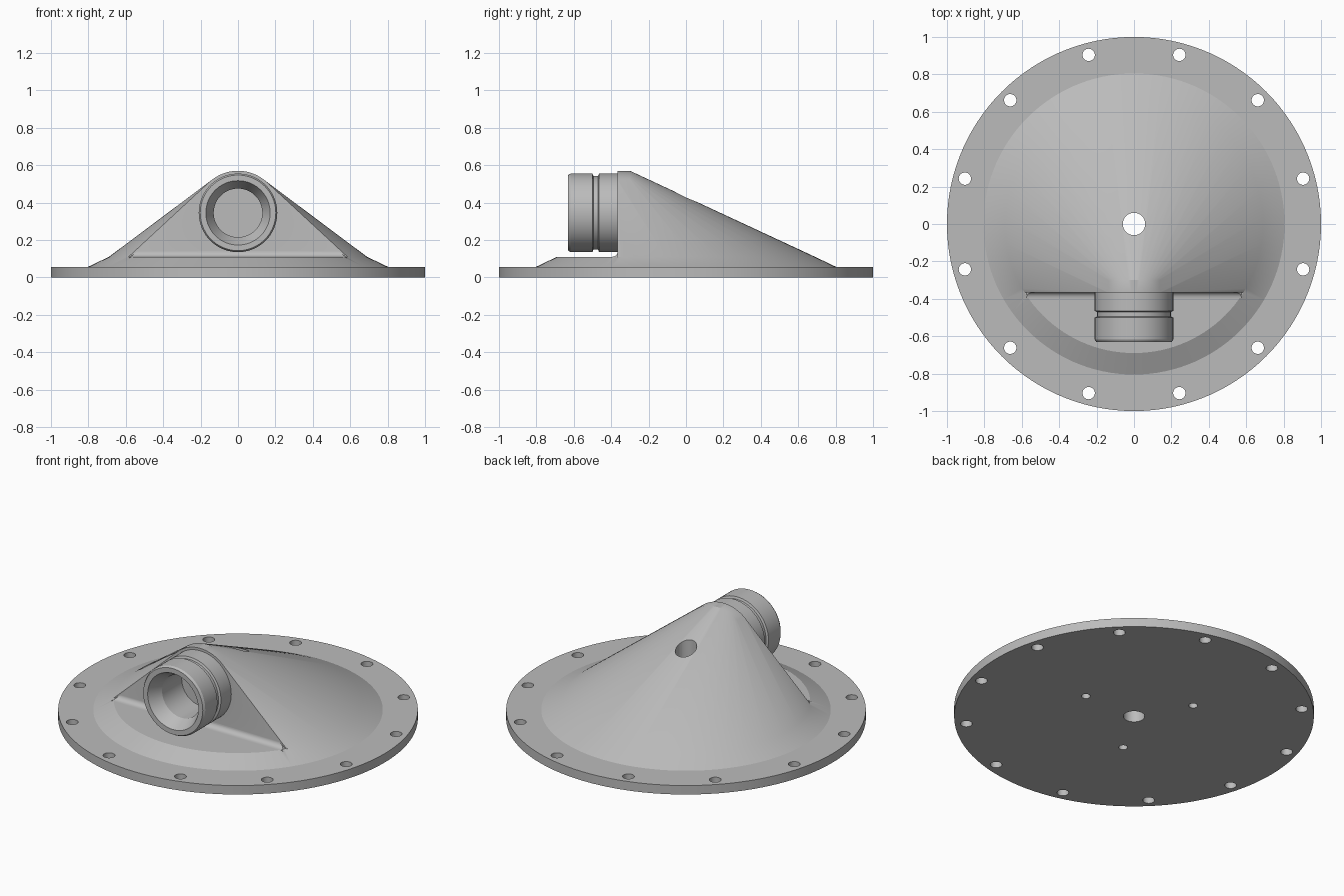
import bpy, bmesh
from math import sin, cos, pi, radians, asin, sqrt
from mathutils import Matrix

if "Cube" in bpy.data.objects:
    bpy.data.objects.remove(bpy.data.objects["Cube"], do_unlink=True)

metal = bpy.data.materials.new("light grey metal")
metal.use_nodes = True
GREY = (0.5, 0.5, 0.5, 1)
metal.diffuse_color = GREY
metal.node_tree.nodes["Principled BSDF"].inputs["Base Color"].default_value = GREY

SEGS = 120
AXIS_Z = 0.345      # height of the pipe axis
WALL_Y = -0.365     # flat front wall of the body
HUB_R, HUB_Z = 0.69, 0.11


def finish(bm, name):
    bmesh.ops.recalc_face_normals(bm, faces=bm.faces)
    mesh = bpy.data.meshes.new(name)
    bm.to_mesh(mesh)
    bm.free()
    mesh.materials.append(metal)
    obj = bpy.data.objects.new(name, mesh)
    bpy.context.collection.objects.link(obj)
    return obj


def lathe(name, profile, segs=SEGS, matrix=Matrix()):
    """Capped solid of revolution from (radius, height) points."""
    bm = bmesh.new()
    rings = [[bm.verts.new((r * cos(2 * pi * i / segs), r * sin(2 * pi * i / segs), z))
              for i in range(segs)] for r, z in profile]
    for low, high in zip(rings, rings[1:]):
        for i in range(segs):
            j = (i + 1) % segs
            bm.faces.new((low[i], low[j], high[j], high[i]))
    bm.faces.new(rings[0])
    bm.faces.new(rings[-1])
    bm.transform(matrix)
    return finish(bm, name)


def combine(target, other, operation):
    mod = target.modifiers.new(operation.lower(), 'BOOLEAN')
    mod.operation, mod.object, mod.solver = operation, other, 'EXACT'
    bpy.context.view_layer.objects.active = target
    bpy.ops.object.modifier_apply(modifier=mod.name)
    bpy.data.objects.remove(other, do_unlink=True)


def drill(target, x, y, radius, bottom, top):
    cutter = lathe("drill", [(radius, bottom), (radius, top)], 32,
                   Matrix.Translation((x, y, 0)))
    combine(target, cutter, 'DIFFERENCE')


# Round flange with a sloping skirt
cover = lathe("flange_cover", [(1, 0), (1, 0.055), (0.805, 0.055), (HUB_R, HUB_Z)])

# Body: hull between the cut-off base circle and a short rounded ridge
bm = bmesh.new()
corner = asin(WALL_Y / HUB_R)
angles = [2 * pi * i / SEGS for i in range(SEGS)]
angles = [a for a in angles if HUB_R * sin(a) > WALL_Y + 0.005] + [corner, pi - corner]
for a in angles:
    for z in (HUB_Z - 0.03, HUB_Z):
        bm.verts.new((HUB_R * cos(a), HUB_R * sin(a), z))
for i in range(49):
    a = pi * i / 48
    for y in (WALL_Y, -0.30):
        bm.verts.new((0.225 * cos(a), y, AXIS_Z + 0.225 * sin(a)))
hull = bmesh.ops.convex_hull(bm, input=bm.verts)
bmesh.ops.delete(bm, geom=[v for v in bm.verts if not v.link_faces], context='VERTS')
bmesh.ops.dissolve_limit(bm, angle_limit=radians(0.05), verts=bm.verts, edges=bm.edges)
combine(cover, finish(bm, "body"), 'UNION')

# Concave fillet along the foot of the front wall
size = 0.03
section = [(WALL_Y + 0.03, HUB_Z - 0.02), (WALL_Y - size, HUB_Z - 0.02)]
section += [(WALL_Y - size + size * sin(a), HUB_Z + size - size * cos(a))
            for a in (pi / 2 * i / 6 for i in range(7))]
section.append((WALL_Y + 0.03, HUB_Z + size))
bm = bmesh.new()
ends = [[bm.verts.new((side * (0.575 - 1.2 * (z - HUB_Z)), y, z)) for y, z in section]
        for side in (-1, 1)]
for i in range(len(section)):
    j = (i + 1) % len(section)
    bm.faces.new((ends[0][i], ends[0][j], ends[1][j], ends[1][i]))
for end in ends:
    bm.faces.new(end)
combine(cover, finish(bm, "wall_fillet"), 'UNION')

# Grooved pipe stub pointing to the front
forward = Matrix.Translation((0, 0, AXIS_Z)) @ Matrix.Rotation(pi / 2, 4, 'X')
pipe = lathe("pipe", [(0.21, 0.31), (0.21, 0.465), (0.197, 0.47), (0.197, 0.495),
                      (0.21, 0.50), (0.21, 0.617), (0.202, 0.63)], 72, forward)
combine(cover, pipe, 'UNION')

# Tapered mouth and blind bore
bore = lathe("bore", [(0.13, 0.36), (0.13, 0.55), (0.172, 0.63), (0.172, 0.66)], 72, forward)
combine(cover, bore, 'DIFFERENCE')

# Centre hole, ring of bolt holes and blind holes underneath
drill(cover, 0, 0, 0.06, -0.1, 0.8)
for i in range(12):
    a = radians(15 + 30 * i)
    drill(cover, 0.936 * cos(a), 0.936 * sin(a), 0.033, -0.1, 0.2)
for i in range(3):
    a = radians(120 * i)
    drill(cover, 0.35 * cos(a), 0.35 * sin(a), 0.025, -0.1, 0.1)

# Smooth shading with sharp edges kept
bpy.ops.object.select_all(action='DESELECT')
cover.select_set(True)
bpy.context.view_layer.objects.active = cover
bpy.ops.object.shade_smooth_by_angle(angle=radians(24))
